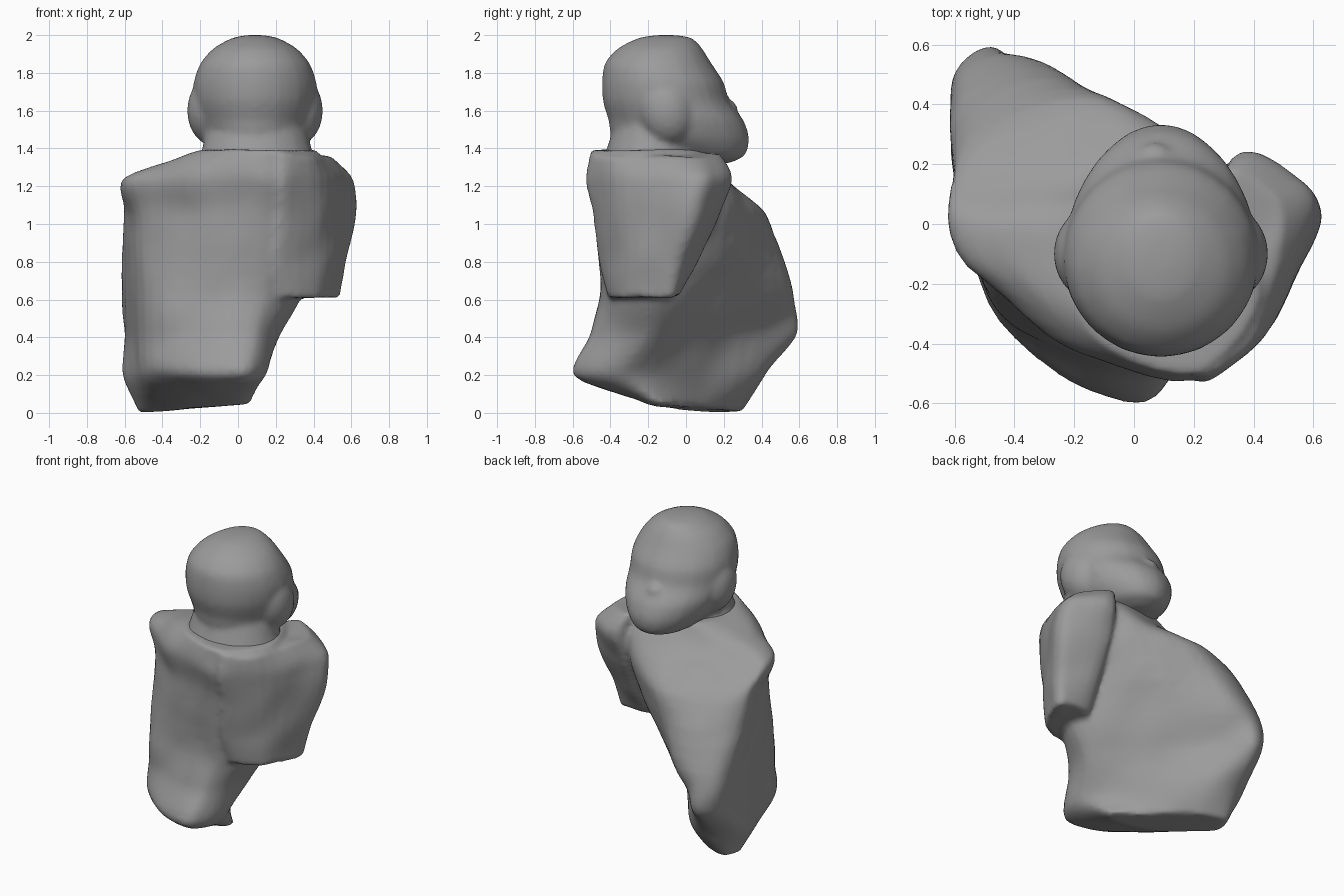
import bpy, bmesh, math
from mathutils import Vector, noise

cube = bpy.data.objects.get("Cube")
if cube:
    bpy.data.objects.remove(cube, do_unlink=True)

stone = bpy.data.materials.new("grey stone")
stone.use_nodes = True
grey = (0.33, 0.33, 0.33, 1)
stone.diffuse_color = grey
stone.node_tree.nodes["Principled BSDF"].inputs["Base Color"].default_value = grey


def spline(a, b, c, d, t):
    """Point between b and c on a softened cardinal spline."""
    m, n = (c - a) * 0.4, (d - b) * 0.4
    return (b * (2*t**3 - 3*t**2 + 1) + m * (t**3 - 2*t**2 + t)
            + c * (3*t**2 - 2*t**3) + n * (t**3 - t**2))


def refine(points, steps, closed):
    count, out = len(points), []
    pick = (lambda i: points[i % count]) if closed else (lambda i: points[max(0, min(count - 1, i))])
    for i in range(count if closed else count - 1):
        out += [spline(*(pick(i + k) for k in (-1, 0, 1, 2)), s / steps) for s in range(steps)]
    return out if closed else out + [points[-1]]


def finish(name, bm):
    bmesh.ops.recalc_face_normals(bm, faces=bm.faces)
    mesh = bpy.data.meshes.new(name)
    bm.to_mesh(mesh)
    bm.free()
    mesh.materials.append(stone)
    obj = bpy.data.objects.new(name, mesh)
    bpy.context.collection.objects.link(obj)
    return obj


def loft(name, rings, around=5, up=5, rough=0.0):
    """Smooth skin through matching rings, closed at both ends."""
    columns = [refine(list(col), up, False) for col in zip(*rings)]
    rows = [refine(list(row), around, True) for row in zip(*columns)]
    bm = bmesh.new()
    grid = [[bm.verts.new(p + noise.noise_vector(p * 5) * rough) for p in row] for row in rows]
    n = len(grid[0])
    for low, high in zip(grid, grid[1:]):
        for i in range(n):
            j = (i + 1) % n
            bm.faces.new((low[i], low[j], high[j], high[i]))
    for ring in (grid[0], grid[-1]):
        middle = bm.verts.new(sum((v.co for v in ring), Vector()) / n)
        for i in range(n):
            bm.faces.new((ring[i], ring[(i + 1) % n], middle))
    return finish(name, bm)


def outline(z, *plan, tilt=0.0):
    return [Vector((x, y, z + tilt * x)) for x, y in plan]


def oval(z, cx, half, back, front, n=16):
    mid, depth = (back + front) / 2, (front - back) / 2
    return [Vector((cx + half * math.cos(a), mid + depth * math.sin(a), z))
            for a in (math.tau * i / n for i in range(n))]


def blob(name, place, size, turn=0):
    bm = bmesh.new()
    bmesh.ops.create_uvsphere(bm, u_segments=20, v_segments=12, radius=1)
    obj = finish(name, bm)
    obj.location, obj.scale, obj.rotation_euler = place, size, (turn, 0, 0)
    return obj


def fuse(main, *others):
    """Join overlapping parts and melt the seams into one carved surface."""
    bpy.ops.object.select_all(action='DESELECT')
    for obj in (main, *others):
        obj.select_set(True)
    bpy.context.view_layer.objects.active = main
    bpy.ops.object.join()
    remesh = main.modifiers.new("carved", 'REMESH')
    remesh.mode, remesh.voxel_size, remesh.use_smooth_shade = 'VOXEL', 0.018, True
    soften = main.modifiers.new("worn", 'SMOOTH')
    soften.factor, soften.iterations = 0.5, 5


# Torso: broken slab, rings run left back, back, right, broken face, front, side
torso = loft("torso", [
    outline(.045, (-.44, .1), (-.25, -.1), (-.02, -.2), (.06, -.14), (-.13, .05), (-.32, .25), (-.49, .3), (-.53, .18), tilt=.09),
    outline(.2, (-.48, -.25), (-.23, -.51), (.05, -.59), (.15, -.32), (-.08, .05), (-.3, .37), (-.5, .41), (-.61, .2)),
    outline(.42, (-.49, -.24), (-.2, -.45), (.1, -.49), (.23, -.2), (.01, .07), (-.33, .43), (-.48, .59), (-.6, .43)),
    outline(.65, (-.5, -.22), (-.2, -.4), (.15, -.45), (.35, -.2), (.11, .14), (-.29, .52), (-.48, .56), (-.62, .4)),
    outline(1.05, (-.51, -.14), (-.2, -.4), (.2, -.48), (.45, -.2), (.25, .22), (-.12, .42), (-.43, .36), (-.6, .2)),
    outline(1.24, (-.54, -.15), (-.2, -.42), (.2, -.52), (.5, -.2), (.29, .18), (.05, .21), (-.3, .13), (-.59, .04)),
    outline(1.39, (-.2, -.25), (-.1, -.4), (.2, -.51), (.42, -.25), (.3, .05), (.1, .1), (-.1, .08), (-.2, -.05)),
], rough=.014)

# Broken upper arm
arm = loft("arm_stump", [
    outline(.61, (.2, -.4), (.42, -.34), (.54, -.12), (.5, -.04), (.28, -.08)),
    outline(.8, (.18, -.45), (.42, -.35), (.57, -.1), (.53, 0), (.3, .04)),
    outline(1.05, (.2, -.475), (.43, -.36), (.62, -.01), (.56, .11), (.3, .15)),
    outline(1.24, (.2, -.51), (.43, -.38), (.605, .03), (.55, .15), (.32, .22)),
    outline(1.4, (.2, -.5), (.4, -.38), (.5, 0), (.44, .11), (.28, .15), tilt=-.1),
], rough=.014)
fuse(torso, arm)

# Head with the chin pushed forward
HEAD_X = .09
head = loft("head", [oval(z, HEAD_X, half, back, front) for z, half, back, front in (
    (1.32, .07, .05, .22), (1.36, .18, -.15, .31), (1.45, .27, -.38, .335), (1.55, .31, -.41, .305),
    (1.65, .325, -.44, .23), (1.75, .325, -.445, .2), (1.85, .29, -.43, .135), (1.93, .22, -.36, .085),
    (1.985, .12, -.25, .03), (2, .04, -.15, -.06))], 2, 3)
neck = loft("neck", [oval(1.28, .1, .34, -.46, .13), oval(1.4, .1, .29, -.42, .06),
                     oval(1.55, .1, .26, -.37, .08)], 2)

# Worn ears and nose, melted into the head
ears = [blob("ear", (HEAD_X + side * .235, -.1, 1.6), (.125, .15, .18), .25) for side in (-1, 1)]
nose = blob("nose", (.07, .24, 1.62), (.05, .03, .04), .5)
fuse(head, neck, nose, *ears)
